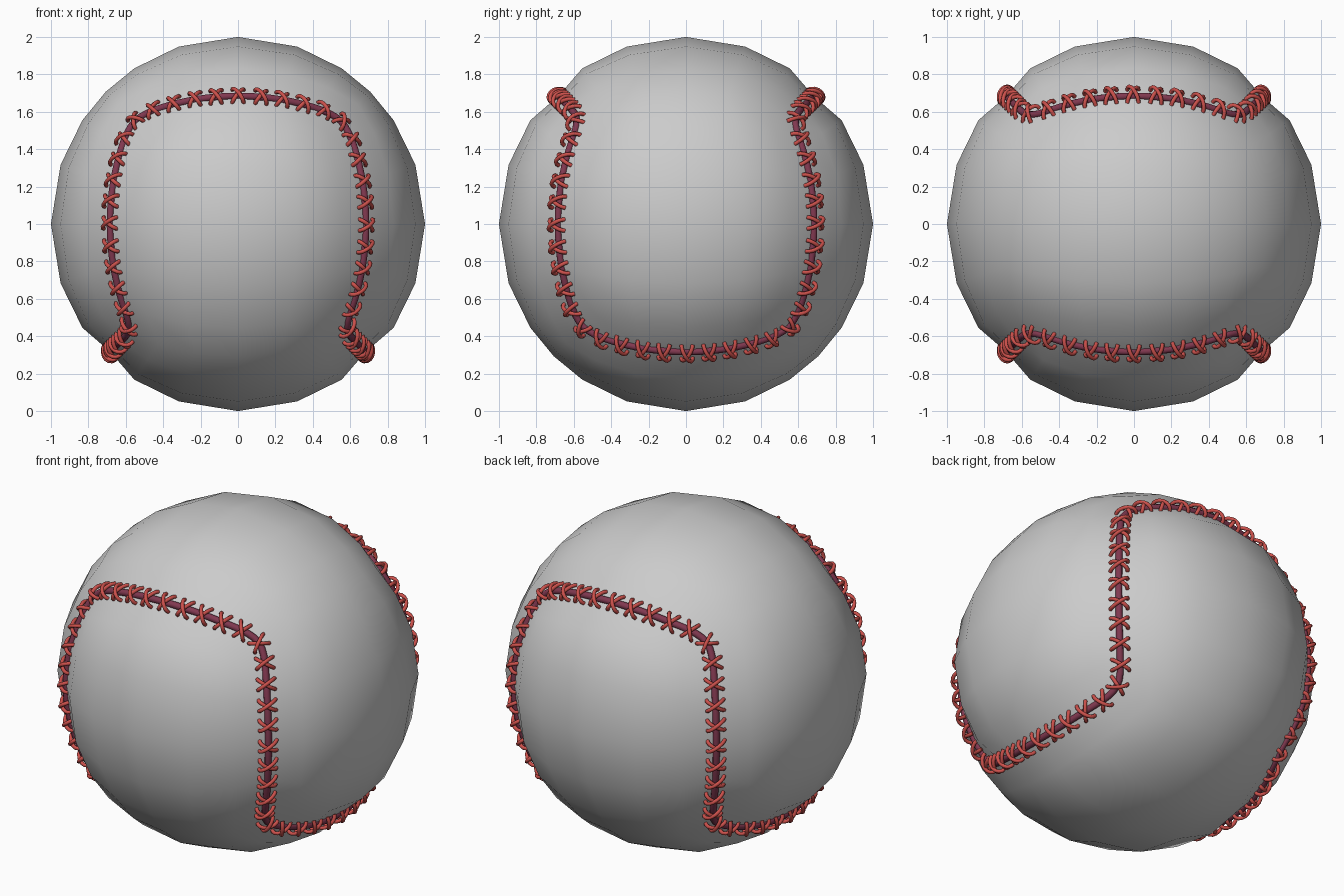
import bpy, bmesh, math
from mathutils import Vector

if "Cube" in bpy.data.objects:
    bpy.data.objects.remove(bpy.data.objects["Cube"])

CENTRE = Vector((0, 0, 1))
SEAM_SCALE = 0.975
STITCHES = 80


def material(name, rgb):
    m = bpy.data.materials.new(name)
    m.diffuse_color = (*rgb, 1)
    m.use_nodes = True
    m.node_tree.nodes["Principled BSDF"].inputs["Base Color"].default_value = m.diffuse_color
    return m


# seam route: eight edges of a cube, pushed out to the sphere
corners = [Vector(c) for c in ((-1, -1, 1), (1, -1, 1), (1, -1, -1), (1, 1, -1),
                               (1, 1, 1), (-1, 1, 1), (-1, 1, -1), (-1, -1, -1))]
knots = []
for i, a in enumerate(corners):
    b = corners[(i + 1) % 8]
    knots += [a.lerp(b, j / 6).normalized() for j in range(6)]
N = len(knots)


def seam_point(t):
    """Point on the closed cubic B-spline through the knots."""
    i, u = int(math.floor(t)), t - math.floor(t)
    w = ((1 - u) ** 3, 3 * u**3 - 6 * u**2 + 4, -3 * u**3 + 3 * u**2 + 3 * u + 1, u**3)
    p = sum((knots[(i + k - 1) % N] * w[k] for k in range(4)), Vector())
    return p / 6 * SEAM_SCALE


# ball: gridded cube made round, with the seam vertices sunk into a groove
bm = bmesh.new()
bmesh.ops.create_cube(bm, size=2)
bmesh.ops.subdivide_edges(bm, edges=bm.edges[:], cuts=5, use_grid_fill=True)
for v in bm.verts:
    p = v.co.normalized()
    for i, k in enumerate(knots):
        if (k - p).length < 1e-3:
            p = seam_point(i)
            break
    v.co = p + CENTRE
for f in bm.faces:
    f.smooth = True
mesh = bpy.data.meshes.new("ball")
bm.to_mesh(mesh)
bm.free()
bpy.context.collection.objects.link(bpy.data.objects.new("ball", mesh))


def tubes(name, paths, radius, mat, cyclic=False):
    """Round tubes along point lists, turned into one smooth mesh."""
    cu = bpy.data.curves.new(name, 'CURVE')
    cu.dimensions = '3D'
    cu.bevel_depth = radius
    cu.bevel_resolution = 2
    cu.use_fill_caps = True
    for pts in paths:
        s = cu.splines.new('POLY')
        s.points.add(len(pts) - 1)
        for sp, p in zip(s.points, pts):
            sp.co = (*(p + CENTRE), 1)
        s.use_cyclic_u = cyclic
        s.use_smooth = True
    cu.materials.append(mat)
    ob = bpy.data.objects.new(name, cu)
    bpy.context.collection.objects.link(ob)
    bpy.ops.object.select_all(action='DESELECT')
    ob.select_set(True)
    bpy.context.view_layer.objects.active = ob
    bpy.ops.object.convert(target='MESH')
    return ob


# dark cord lying in the groove
tubes("seam_cord", [[seam_point(i / 4) for i in range(N * 4)]], 0.02,
      material("dark_red", (0.22, 0.04, 0.08)), True)

# even spacing along the seam, starting at the middle of the first edge
ts = [3 + i * N / 1920 for i in range(1921)]
lengths = [0]
for a, b in zip(ts, ts[1:]):
    lengths.append(lengths[-1] + (seam_point(b) - seam_point(a)).length)

# stitches: pairs of crossing arches over the cord
arches, j = [], 0
for n in range(STITCHES):
    while lengths[j] < n * lengths[-1] / STITCHES:
        j += 1
    p = seam_point(ts[j])
    along = (seam_point(ts[j] + 0.05) - seam_point(ts[j] - 0.05)).normalized()
    out = p.normalized()
    side = along.cross(out).normalized()
    for slant, lift in ((1, 0.046), (-1, 0.036)):
        pts = []
        for k in range(9):
            a = math.pi * k / 8
            c, h = -math.cos(a), math.sin(a)
            pts.append(p + side * (0.048 * c + 0.012 * h) + along * (0.03 * slant * c)
                       + out * (lift * h - 0.002))
        arches.append(pts)
tubes("stitches", arches, 0.011, material("red", (0.6, 0.08, 0.07)))
